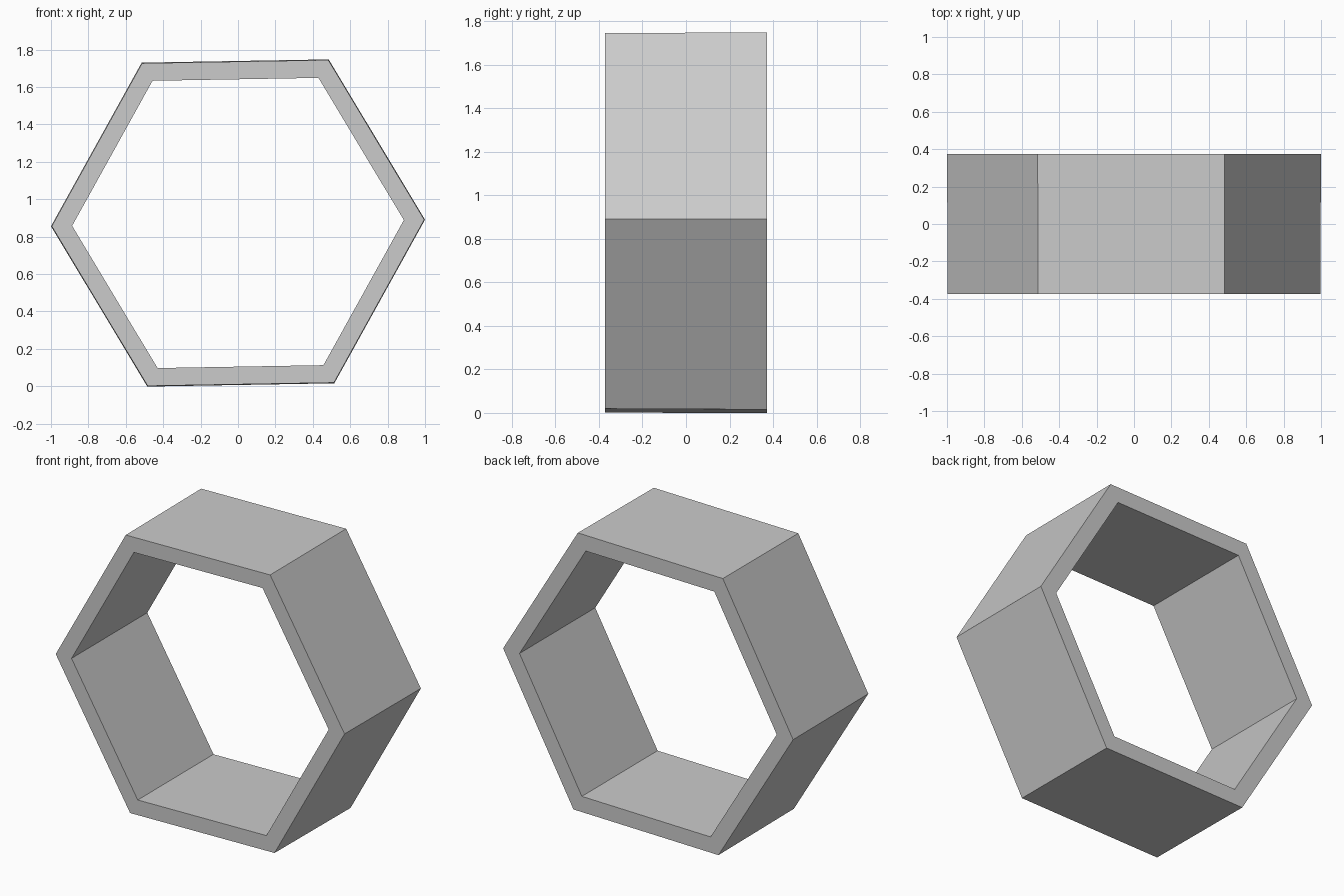
import bpy, bmesh, math

cube = bpy.data.objects.get("Cube")
if cube:
    bpy.data.objects.remove(cube, do_unlink=True)

SIDES = 6
HALF_DEPTH = 0.373
CENTRE_Z = 0.873
TURN = math.radians(1)  # the ring leans slightly about its axis

# One flat grey
grey = bpy.data.materials.new("light_grey")
grey.use_nodes = True
colour = (0.6, 0.6, 0.6, 1)
grey.diffuse_color = colour
grey.node_tree.nodes["Principled BSDF"].inputs["Base Color"].default_value = colour


def hexagon(bm, radius, y):
    """Add one loop of corners in the plane at depth y."""
    angles = [TURN + math.tau * i / SIDES for i in range(SIDES)]
    return [bm.verts.new((radius * math.cos(a), y, CENTRE_Z + radius * math.sin(a)))
            for a in angles]


# Hexagonal ring: outer wall widens a touch to the back, inner wall is straight
bm = bmesh.new()
loops = [hexagon(bm, 0.996, -HALF_DEPTH), hexagon(bm, 1.0, HALF_DEPTH),
         hexagon(bm, 0.887, HALF_DEPTH), hexagon(bm, 0.887, -HALF_DEPTH)]
for k, loop in enumerate(loops):
    following = loops[(k + 1) % len(loops)]
    for i in range(SIDES):
        j = (i + 1) % SIDES
        bm.faces.new((loop[i], loop[j], following[j], following[i]))
bmesh.ops.recalc_face_normals(bm, faces=bm.faces)

mesh = bpy.data.meshes.new("hexagonal_ring")
bm.to_mesh(mesh)
bm.free()
mesh.materials.append(grey)
ring = bpy.data.objects.new("hexagonal_ring", mesh)
bpy.context.collection.objects.link(ring)
